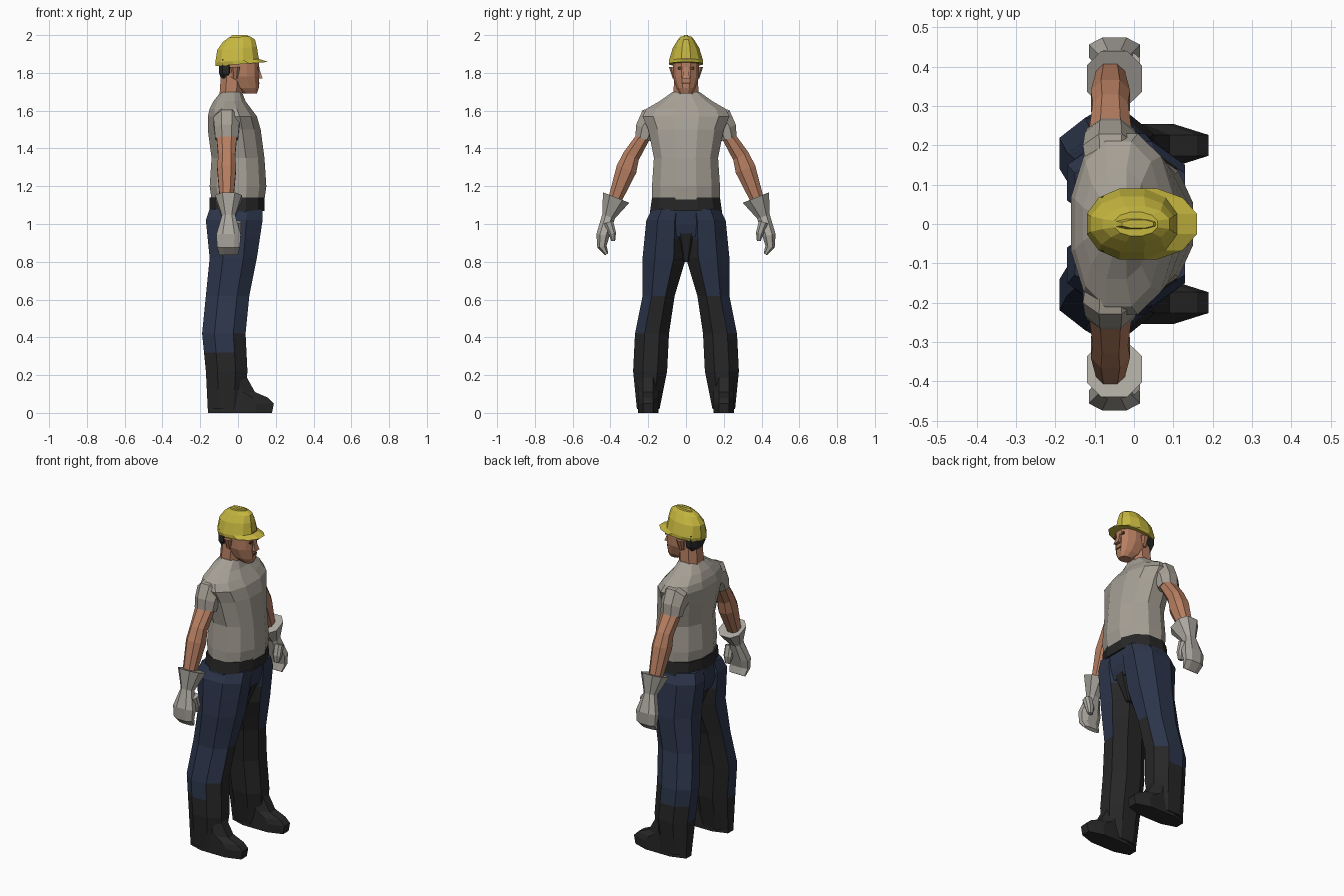
import bpy, bmesh
from math import cos, sin, pi, copysign
from mathutils import Vector

cube = bpy.data.objects.get("Cube")
if cube:
    bpy.data.objects.remove(cube, do_unlink=True)


def material(name, red, green, blue):
    mat = bpy.data.materials.new(name)
    mat.use_nodes = True
    rgba = (red, green, blue, 1)
    mat.diffuse_color = rgba
    mat.node_tree.nodes["Principled BSDF"].inputs["Base Color"].default_value = rgba
    return mat


YELLOW = material("helmet yellow", .56, .47, .05)
SHIRT = material("shirt grey", .38, .35, .3)
GLOVE = material("glove grey", .41, .39, .35)
SKIN = material("skin", .47, .21, .12)
NAVY = material("trouser navy", .025, .036, .07)
BLACK = material("worn black", .02, .02, .02)
BROWN = material("face shadow brown", .14, .06, .03)


def add_object(name, bm, materials):
    """Turn a finished bmesh into a scene object."""
    bmesh.ops.recalc_face_normals(bm, faces=bm.faces)
    mesh = bpy.data.meshes.new(name)
    bm.to_mesh(mesh)
    bm.free()
    for mat in materials:
        mesh.materials.append(mat)
    obj = bpy.data.objects.new(name, mesh)
    bpy.context.collection.objects.link(obj)
    return obj


def rounded_section(sides, power):
    """Rounded rectangle that fills the square from -1 to 1."""
    def squash(value):
        return copysign(abs(value) ** (2 / power), value)

    reach = squash(cos(pi / sides))
    angles = [2 * pi * (i + .5) / sides for i in range(sides)]
    return [(squash(cos(a)) / reach, squash(sin(a)) / reach) for a in angles]


def loft(name, rings, mat, sides=8, power=2.4, side=1, slope=0):
    """Skin a list of rings, each a centre, a half depth and a half width."""
    bm = bmesh.new()
    section = rounded_section(sides, power)
    loops = []
    for centre, depth, width in rings:
        loop = []
        for u, v in section:
            point = centre + depth * u + width * v
            point.y *= side
            point.z += slope * point.x
            loop.append(bm.verts.new(point))
        loops.append(loop)
    for low, high in zip(loops, loops[1:]):
        for i in range(sides):
            bm.faces.new((low[i - 1], low[i], high[i], high[i - 1]))
    bm.faces.new(loops[0])
    bm.faces.new(loops[-1])
    return add_object(name, bm, [mat])


def level(z, back, front, inner, outer):
    """Horizontal ring from its extents."""
    centre = Vector((back + front, inner + outer, 2 * z)) / 2
    depth = Vector((front - back, 0, 0)) / 2
    width = Vector((0, outer - inner, 0)) / 2
    return centre, depth, width


def body(name, rings, mat, **options):
    """Part centred on the body: height, back, front and half width."""
    return loft(name, [level(z, back, front, -half, half)
                       for z, back, front, half in rings], mat, **options)


def limb(name, path, mat, x, **options):
    """Tube square to its path: side, height, width and depth."""
    points = [Vector((x, y, z)) for y, z, width, depth in path]
    rings = []
    for i, (y, z, width, depth) in enumerate(path):
        ahead = points[min(i + 1, len(points) - 1)]
        behind = points[max(i - 1, 0)]
        along = (ahead - behind).normalized()
        across = Vector((0, -along.z, along.y))
        rings.append((points[i], Vector((depth / 2, 0, 0)), across * width / 2))
    return loft(name, rings, mat, **options)


def plate(name, centre, size, mat):
    """Thin painted detail."""
    bm = bmesh.new()
    bmesh.ops.create_cube(bm, size=1)
    bmesh.ops.scale(bm, vec=size, verts=bm.verts)
    bmesh.ops.translate(bm, vec=centre, verts=bm.verts)
    return add_object(name, bm, [mat])


def paint_worn_cloth(leg, side):
    """Blacken the shin, knee patch and inner thigh."""
    leg.data.materials.append(BLACK)
    for face in leg.data.polygons:
        height = face.center.z
        outward = face.normal.y * side
        shin = height - face.normal.x / 10 < .34
        knee = height < .6 and face.normal.x > .5 and outward < .3
        thigh = height < .92 and outward < -.4
        face.material_index = int(shin or knee or thigh)


# Torso
body("shirt", [(1.13, -.14, .14, .18), (1.2, -.15, .15, .18),
               (1.35, -.14, .14, .17), (1.5, -.16, .12, .2),
               (1.57, -.16, .1, .23), (1.61, -.15, .07, .21),
               (1.65, -.13, .04, .14), (1.7, -.09, .02, .07)],
     SHIRT, sides=12, power=2.2)
body("belt", [(1.07, -.15, .14, .19), (1.14, -.15, .14, .18)],
     BLACK, sides=12)
body("hips", [(.93, -.14, .1, .15), (1, -.16, .12, .19),
              (1.07, -.15, .13, .19)], NAVY, sides=12)
body("crotch_gusset", [(.8, -.09, .05, .02), (.95, -.14, .11, .06)], BLACK)

# Head
body("neck", [(1.65, -.1, .02, .07), (1.8, -.09, .03, .06)], SKIN)
body("head", [(1.69, .03, .1, .03), (1.72, -.03, .11, .05),
              (1.78, -.08, .11, .07), (1.88, -.09, .11, .07)], SKIN, sides=12)
body("nose", [(1.77, .09, .13, .02), (1.83, .09, .11, .01)], SKIN, sides=4)
body("hair", [(1.77, -.09, -.04, .05), (1.8, -.1, -.03, .07),
              (1.87, -.1, -.03, .07)], BLACK)
plate("mouth", (.11, 0, 1.745), (.009, .04, .008), BROWN)

# Hard hat with a forward peak and a crest
body("helmet", [(1.845, -.12, .16, .09), (1.865, -.12, .11, .09),
                (1.93, -.11, .1, .07), (1.97, -.08, .09, .045),
                (1.99, -.05, .06, .03)], YELLOW, sides=12, power=2.1, slope=.08)
body("helmet_crest", [(1.96, -.08, .08, .02), (2, -.03, .05, .01)], YELLOW)

# Trouser outline at even steps from hip to hem: back, front, inner, outer
outline = [Vector(extents) for extents in (
    (-.17, .13, 0, .21), (-.15, .1, 0, .23), (-.17, .06, .06, .23),
    (-.19, .04, .09, .27), (-.17, .05, .1, .28), (-.16, .03, .14, .26))]
leg_rings = [level(1.08, -.15, .13, 0, .18)]
for i, extents in enumerate(outline):
    if i:
        halfway = (outline[i - 1] + extents) / 2
        leg_rings.append(level(1.12 - i / 5, *halfway))
    leg_rings.append(level(1.02 - i / 5, *extents))
# Shoe outline: height, back and toe
shoe_rings = [level(z, back, toe, .145, .255) for z, back, toe in (
    (0, -.16, .18), (.05, -.16, .19), (.08, -.16, .16),
    (.11, -.15, .09), (.2, -.14, .04))]
ear_rings = [level(1.77, -.03, 0, .05, .07), level(1.83, -.04, .01, .05, .09)]

sleeve_path = [(.12, 1.57, .12, .12), (.18, 1.54, .16, .14),
               (.21, 1.5, .12, .13), (.225, 1.45, .09, .12)]
arm_path = [(.22, 1.47, .07, .11), (.29, 1.36, .09, .09),
            (.315, 1.29, .11, .1), (.38, 1.12, .07, .07)]
glove_path = [(.37, 1.14, .15, .14), (.41, 1.04, .07, .07),
              (.44, .94, .07, .13), (.445, .88, .05, .12), (.42, .84, .02, .1)]
thumb_path = [(.41, 1.01, .05, .05), (.39, .95, .04, .05), (.385, .91, .02, .03)]

for label, side in (("left", 1), ("right", -1)):
    # Leg and shoe
    leg = loft(label + "_trouser_leg", leg_rings, NAVY, power=2.1, side=side)
    paint_worn_cloth(leg, side)
    loft(label + "_shoe", shoe_rings, BLACK, side=side)
    # Arm with sleeve and work glove
    limb(label + "_sleeve", sleeve_path, SHIRT, x=-.06, power=2, side=side)
    limb(label + "_arm", arm_path, SKIN, x=-.06, side=side)
    limb(label + "_glove", glove_path, GLOVE, x=-.05, side=side)
    limb(label + "_glove_thumb", thumb_path, GLOVE, x=-.01, side=side)
    # Ear and eye
    loft(label + "_ear", ear_rings, SKIN, side=side)
    plate(label + "_eye", (.108, side * .03, 1.825), (.009, .025, .012), BROWN)
